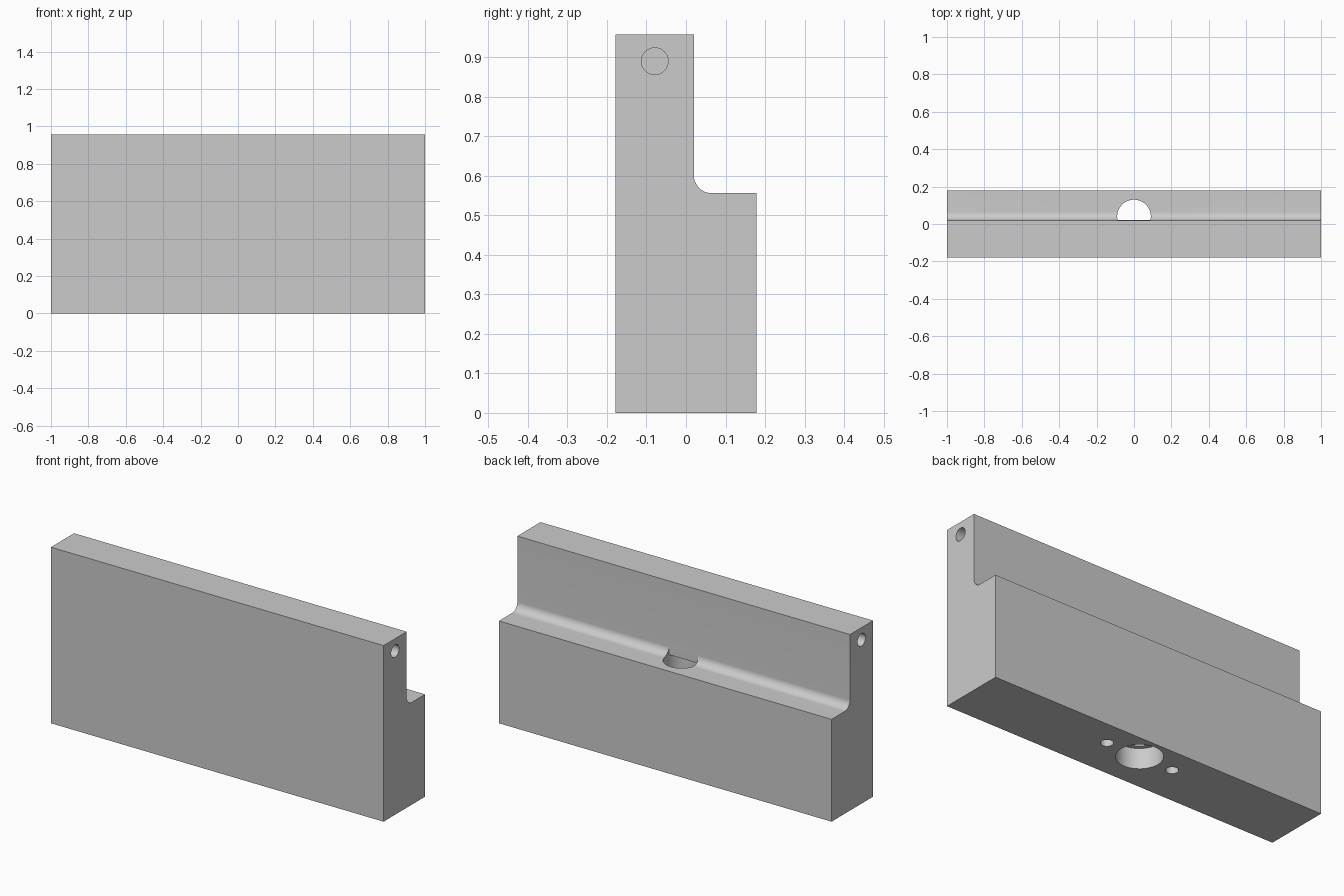
import bpy, bmesh, math
from mathutils import Matrix, Vector

if "Cube" in bpy.data.objects:
    bpy.data.objects.remove(bpy.data.objects["Cube"])

FRONT, BACK, STEP_Y = -0.178, 0.178, 0.02
SHELF, TOP, FILLET = 0.556, 0.957, 0.045
HOLE_Y, HOLE_R = 0.04, 0.09


def finish(name, bm):
    bmesh.ops.recalc_face_normals(bm, faces=bm.faces)
    mesh = bpy.data.meshes.new(name)
    bm.to_mesh(mesh)
    bm.free()
    obj = bpy.data.objects.new(name, mesh)
    bpy.context.collection.objects.link(obj)
    return obj


def prism(name, points, offset):
    """Closed outline of 3D points, extruded along offset."""
    bm = bmesh.new()
    face = bm.faces.new([bm.verts.new(p) for p in points])
    out = bmesh.ops.extrude_face_region(bm, geom=[face], use_keep_orig=True)
    moved = [g for g in out["geom"] if isinstance(g, bmesh.types.BMVert)]
    bmesh.ops.translate(bm, verts=moved, vec=offset)
    return finish(name, bm)


def cylinder(name, start, end, radius, sides=64):
    a, b = Vector(start), Vector(end)
    turn = (b - a).to_track_quat('Z', 'Y').to_matrix().to_4x4()
    bm = bmesh.new()
    bmesh.ops.create_cone(bm, cap_ends=True, segments=sides, radius1=radius,
                          radius2=radius, depth=(b - a).length,
                          matrix=Matrix.Translation((a + b) / 2) @ turn)
    return finish(name, bm)


# Stepped block with a filleted inner corner
outline = [(FRONT, 0), (BACK, 0), (BACK, SHELF)]
for i in range(17):
    t = -math.pi / 2 - i / 16 * math.pi / 2
    outline.append((STEP_Y + FILLET + FILLET * math.cos(t),
                    SHELF + FILLET + FILLET * math.sin(t)))
outline += [(STEP_Y, TOP), (FRONT, TOP)]
block = prism("stepped_block", [(-1, y, z) for y, z in outline], (2, 0, 0))

# Central bore, opening through the shelf, with a counterbore underneath
cutters = [
    cylinder("bore_cutter", (0, HOLE_Y, -0.05), (0, HOLE_Y, SHELF + 0.0003), HOLE_R),
    cylinder("counterbore_cutter", (0, HOLE_Y, -0.06), (0, HOLE_Y, 0.11), 0.114),
]

# Part of the bore that clears the fillet in front of the wall
wall_y = STEP_Y + 0.0002
a0 = math.asin((wall_y - HOLE_Y) / HOLE_R)
arc = []
for i in range(41):
    a = a0 + (math.pi - 2 * a0) * i / 40
    arc.append((HOLE_R * math.cos(a), HOLE_Y + HOLE_R * math.sin(a), 0.5))
cutters.append(prism("fillet_relief_cutter", arc, (0, 0, 0.15)))

# Mirrored blind holes: two in the underside, one in each end
for side, s in (("left", -1), ("right", 1)):
    cutters.append(cylinder(side + "_base_hole_cutter", (0.2 * s, HOLE_Y, -0.05),
                            (0.2 * s, HOLE_Y, 0.15), 0.031, 32))
    cutters.append(cylinder(side + "_end_hole_cutter", (1.05 * s, -0.079, 0.89),
                            (0.85 * s, -0.079, 0.89), 0.034, 32))

bpy.context.view_layer.objects.active = block
block.select_set(True)
for cutter in cutters:
    mod = block.modifiers.new(cutter.name, 'BOOLEAN')
    mod.operation = 'DIFFERENCE'
    mod.solver = 'EXACT'
    mod.object = cutter
    bpy.ops.object.modifier_apply(modifier=mod.name)
for cutter in cutters:
    bpy.data.objects.remove(cutter)

bpy.ops.object.shade_smooth_by_angle(angle=math.radians(30))
